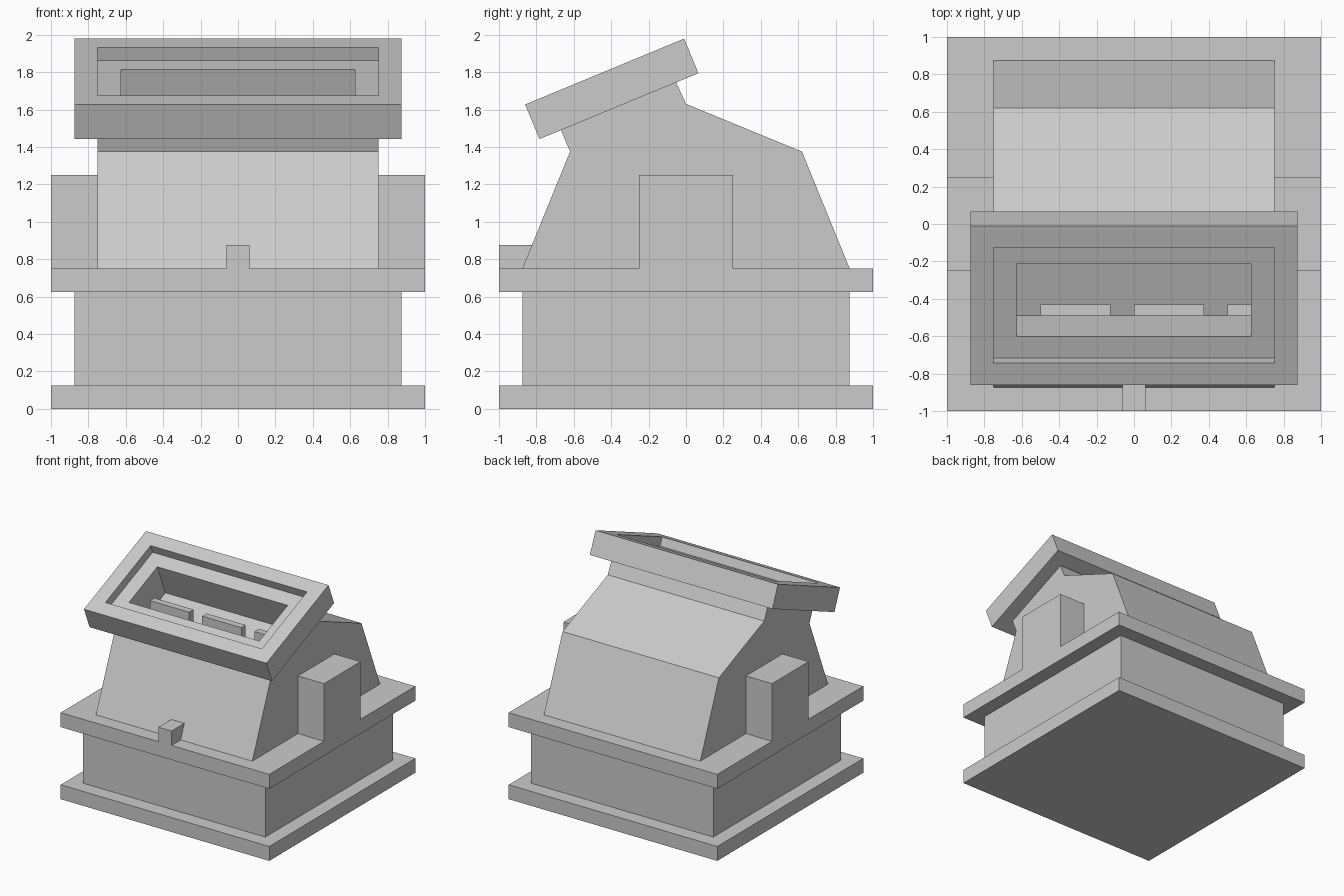
import bpy, bmesh, math

if "Cube" in bpy.data.objects:
    bpy.data.objects.remove(bpy.data.objects["Cube"])

TILT = math.radians(22.5)


def make(name, bm):
    bmesh.ops.recalc_face_normals(bm, faces=bm.faces)
    me = bpy.data.meshes.new(name)
    bm.to_mesh(me)
    bm.free()
    ob = bpy.data.objects.new(name, me)
    bpy.context.collection.objects.link(ob)
    return ob


def box(name, x0, x1, y0, y1, z0, z1):
    bm = bmesh.new()
    bmesh.ops.create_cube(bm, size=1)
    for v in bm.verts:
        v.co.x = x0 if v.co.x < 0 else x1
        v.co.y = y0 if v.co.y < 0 else y1
        v.co.z = z0 if v.co.z < 0 else z1
    return make(name, bm)


# Stepped square base
for name, r, z0, z1 in (("bottom_slab", 1, 0, .125),
                        ("base_block", .875, .125, .625),
                        ("upper_slab", 1, .625, .75)):
    box(name, -r, r, -r, r, z0, z1)

# Side supports and small front peg
for side, x0, x1 in (("left", -1, -.75), ("right", .75, 1)):
    box(side + "_support", x0, x1, -.25, .25, .75, 1.25)
box("front_peg", -.0625, .0625, -1, -.8, .75, .875)

# Sloping body, left open where the tilted frame closes it
profile = [(-.055, 1.75), (0, 1.63), (.62, 1.375), (.875, .75),
           (-.875, .75), (-.62, 1.375), (-.67, 1.494)]
bm = bmesh.new()
left = [bm.verts.new((-.75, y, z)) for y, z in profile]
right = [bm.verts.new((.75, y, z)) for y, z in profile]
bm.faces.new(left)
bm.faces.new(right)
for i in range(len(profile) - 1):
    bm.faces.new((left[i], left[i + 1], right[i + 1], right[i]))
make("body", bm)

# Tilted frame: nested rectangles (half width, half length, height)
loops = [(.75, .335, -.2), (.875, .46, -.2), (.875, .46, 0), (.75, .335, 0),
         (.75, .335, -.075), (.625, .21, -.075), (.625, .21, -.365)]
bm = bmesh.new()
rings = [[bm.verts.new((sx * a, sy * b, z))
          for sx, sy in ((-1, -1), (1, -1), (1, 1), (-1, 1))]
         for a, b, z in loops]
for lo, hi in zip(rings, rings[1:]):
    for i in range(4):
        j = (i + 1) % 4
        bm.faces.new((lo[i], lo[j], hi[j], hi[i]))
bm.faces.new(rings[-1])
frame = make("tilted_frame", bm)
# Open shell: make sure the rim faces outwards
if max(frame.data.polygons, key=lambda p: p.center.z).normal.z < 0:
    frame.data.flip_normals()
frame.rotation_euler.x = TILT
frame.location = (0, -.435, 1.803)

# Teeth inside the opening
for i, (x0, x1) in enumerate(((-.5, -.125), (0, .375), (.5, .625))):
    box(f"tooth_{i}", x0, x1, -.49, -.43, 1.38, 1.66)
